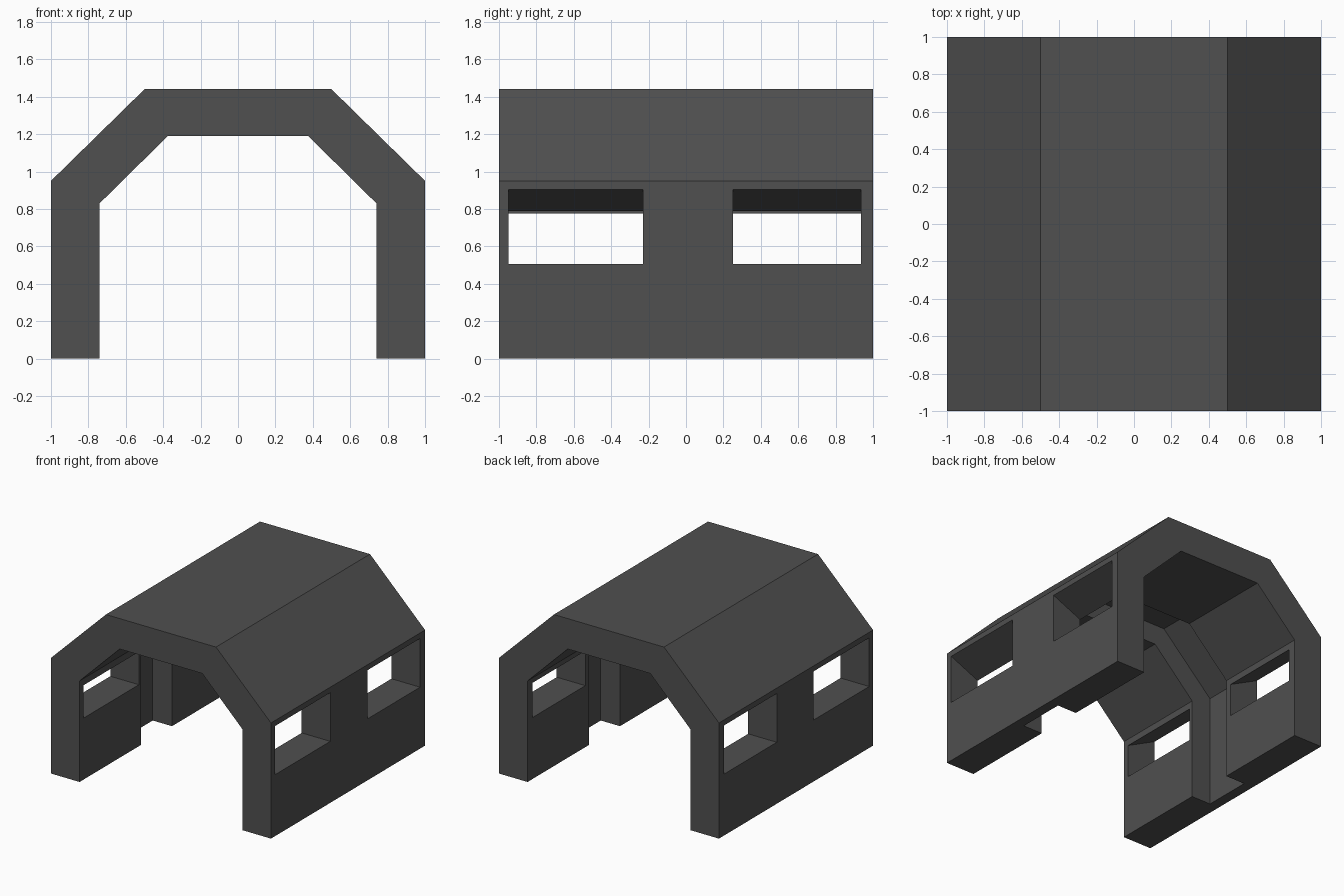
import bpy
import bmesh

if "Cube" in bpy.data.objects:
    bpy.data.objects.remove(bpy.data.objects["Cube"])

grey = bpy.data.materials.new("dark grey")
grey.diffuse_color = (0.08, 0.08, 0.08, 1)
grey.use_nodes = True
grey.node_tree.nodes["Principled BSDF"].inputs["Base Color"].default_value = grey.diffuse_color


def prism(name, profile, y0, y1):
    """Extrude an (x, z) profile along y."""
    bm = bmesh.new()
    face = bm.faces.new([bm.verts.new((x, y0, z)) for x, z in profile])
    ext = bmesh.ops.extrude_face_region(bm, geom=[face])
    verts = [v for v in ext["geom"] if isinstance(v, bmesh.types.BMVert)]
    bmesh.ops.translate(bm, verts=verts, vec=(0, y1 - y0, 0))
    bmesh.ops.recalc_face_normals(bm, faces=bm.faces[:])
    mesh = bpy.data.meshes.new(name)
    bm.to_mesh(mesh)
    bm.free()
    mesh.materials.append(grey)
    ob = bpy.data.objects.new(name, mesh)
    bpy.context.collection.objects.link(ob)
    return ob


def arch(wall_x, wall_z, roof_x, roof_z, base):
    half = [(wall_x, base), (wall_x, wall_z), (roof_x, roof_z)]
    return half + [(-x, z) for x, z in reversed(half)]


def cut(target, cutter):
    cutter.hide_render = True
    mod = target.modifiers.new("cut", 'BOOLEAN')
    mod.operation = 'DIFFERENCE'
    mod.solver = 'EXACT'
    mod.object = cutter
    bpy.context.view_layer.objects.active = target
    bpy.ops.object.modifier_apply(modifier=mod.name)
    bpy.data.objects.remove(cutter)


# Outer arched shell
shell = prism("arched_shell", arch(1.0, 0.95, 0.5, 1.44, 0.0), -1, 1)

# Through tunnel, then the deeper groove around the middle
cut(shell, prism("tunnel_cutter", arch(0.74, 0.83, 0.375, 1.19, -0.1), -1.1, 1.1))
cut(shell, prism("groove_cutter", arch(0.915, 0.915, 0.462, 1.355, -0.1), -0.2, 0.2))

# Two windows per side, their tops sloping down towards the inside
for side, inner_top in ((1, 0.79), (-1, 0.775)):
    slope = (0.905 - inner_top) / 0.26
    profile = [(side * x, z) for x, z in (
        (0.68, 0.505), (1.04, 0.505),
        (1.04, 0.905 + 0.04 * slope), (0.68, 0.905 - 0.32 * slope))]
    for y0, y1 in ((-0.95, -0.23), (0.25, 0.935)):
        cut(shell, prism("window_cutter", profile, y0, y1))
